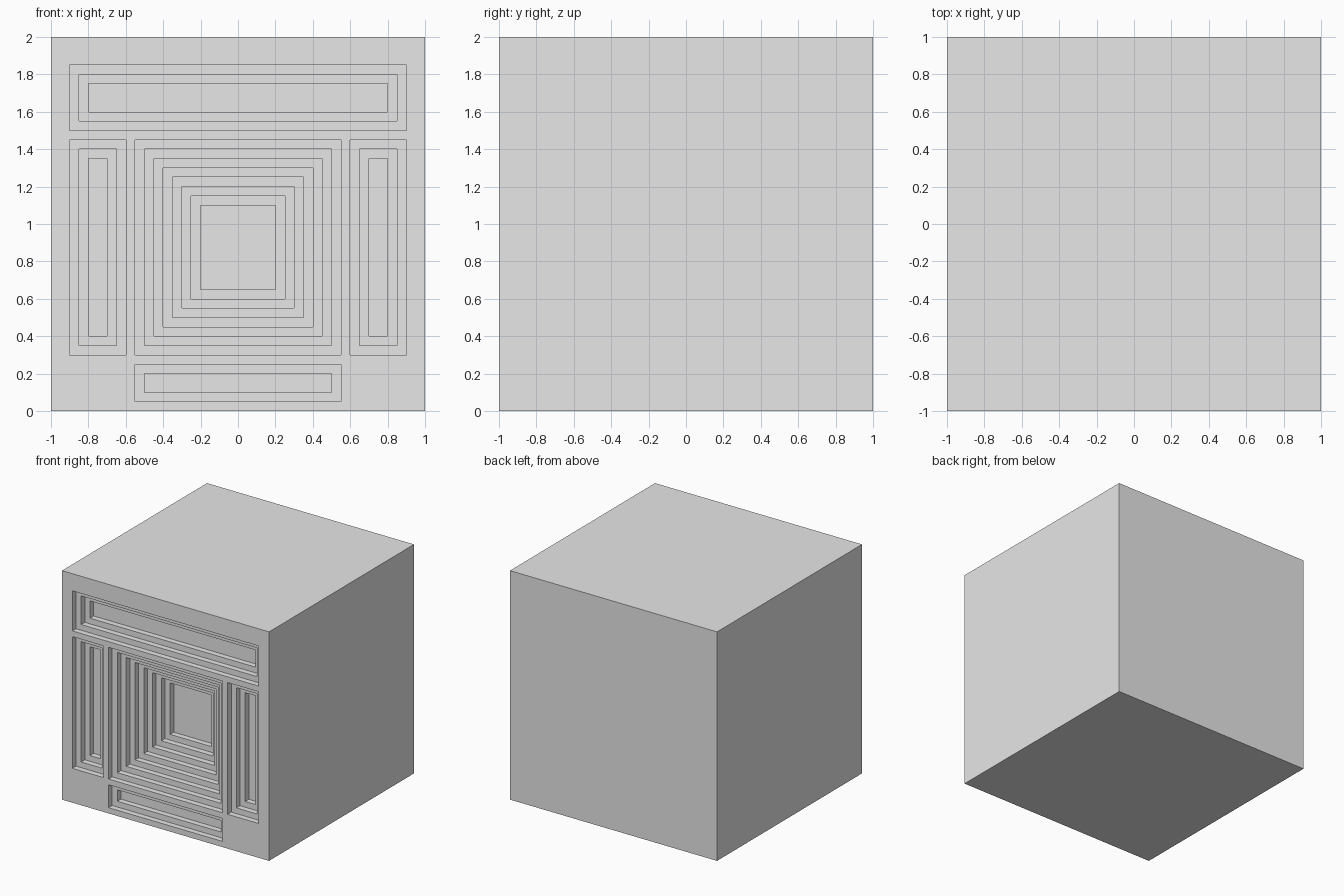
import bpy
import bmesh

STEP = 0.05   # width and depth of every ledge
FRONT = -1.0  # front plane of the block

cube = bpy.data.objects.get("Cube")
if cube:
    bpy.data.objects.remove(cube, do_unlink=True)

# Single plain grey
grey = bpy.data.materials.new("plain_grey")
grey.use_nodes = True
colour = (0.8, 0.8, 0.8, 1.0)
grey.diffuse_color = colour
grey.node_tree.nodes["Principled BSDF"].inputs["Base Color"].default_value = colour


def make_object(name, bm):
    bmesh.ops.recalc_face_normals(bm, faces=bm.faces)
    mesh = bpy.data.meshes.new(name)
    bm.to_mesh(mesh)
    bm.free()
    mesh.materials.append(grey)
    obj = bpy.data.objects.new(name, mesh)
    bpy.context.collection.objects.link(obj)
    return obj


def stepped_recess(bm, x0, x1, z0, z1, levels):
    """Closed stepped plug that narrows by one ledge per level."""
    sections = [(0, FRONT - 0.1)]
    for i in range(levels):
        if i:
            sections.append((i * STEP, FRONT + i * STEP))
        sections.append((i * STEP, FRONT + (i + 1) * STEP))
    rings = []
    for d, y in sections:
        corners = [(x0 + d, z0 + d), (x1 - d, z0 + d),
                   (x1 - d, z1 - d), (x0 + d, z1 - d)]
        rings.append([bm.verts.new((x, y, z)) for x, z in corners])
    for a, b in zip(rings, rings[1:]):
        for i in range(4):
            j = (i + 1) % 4
            bm.faces.new((a[i], a[j], b[j], b[i]))
    bm.faces.new(rings[0])
    bm.faces.new(rings[-1])


# Solid block
bm = bmesh.new()
bmesh.ops.create_cube(bm, size=2)
bmesh.ops.translate(bm, verts=bm.verts, vec=(0, 0, 1))
block = make_object("carved_block", bm)

# Recesses: centre, top panel, bottom panel and the mirrored side panels
bm = bmesh.new()
stepped_recess(bm, -0.55, 0.55, 0.3, 1.45, 8)
stepped_recess(bm, -0.9, 0.9, 1.5, 1.85, 3)
stepped_recess(bm, -0.55, 0.55, 0.05, 0.25, 2)
for centre in (-0.75, 0.75):
    stepped_recess(bm, centre - 0.15, centre + 0.15, 0.3, 1.45, 3)
cutter = make_object("recess_cutter", bm)
cutter.hide_render = True

# Carve the front, then discard the cutter
carve = block.modifiers.new("carve", 'BOOLEAN')
carve.operation = 'DIFFERENCE'
carve.solver = 'EXACT'
carve.object = cutter
depsgraph = bpy.context.evaluated_depsgraph_get()
carved = bpy.data.meshes.new_from_object(block.evaluated_get(depsgraph))
block.modifiers.clear()
block.data = carved
bpy.data.objects.remove(cutter, do_unlink=True)
